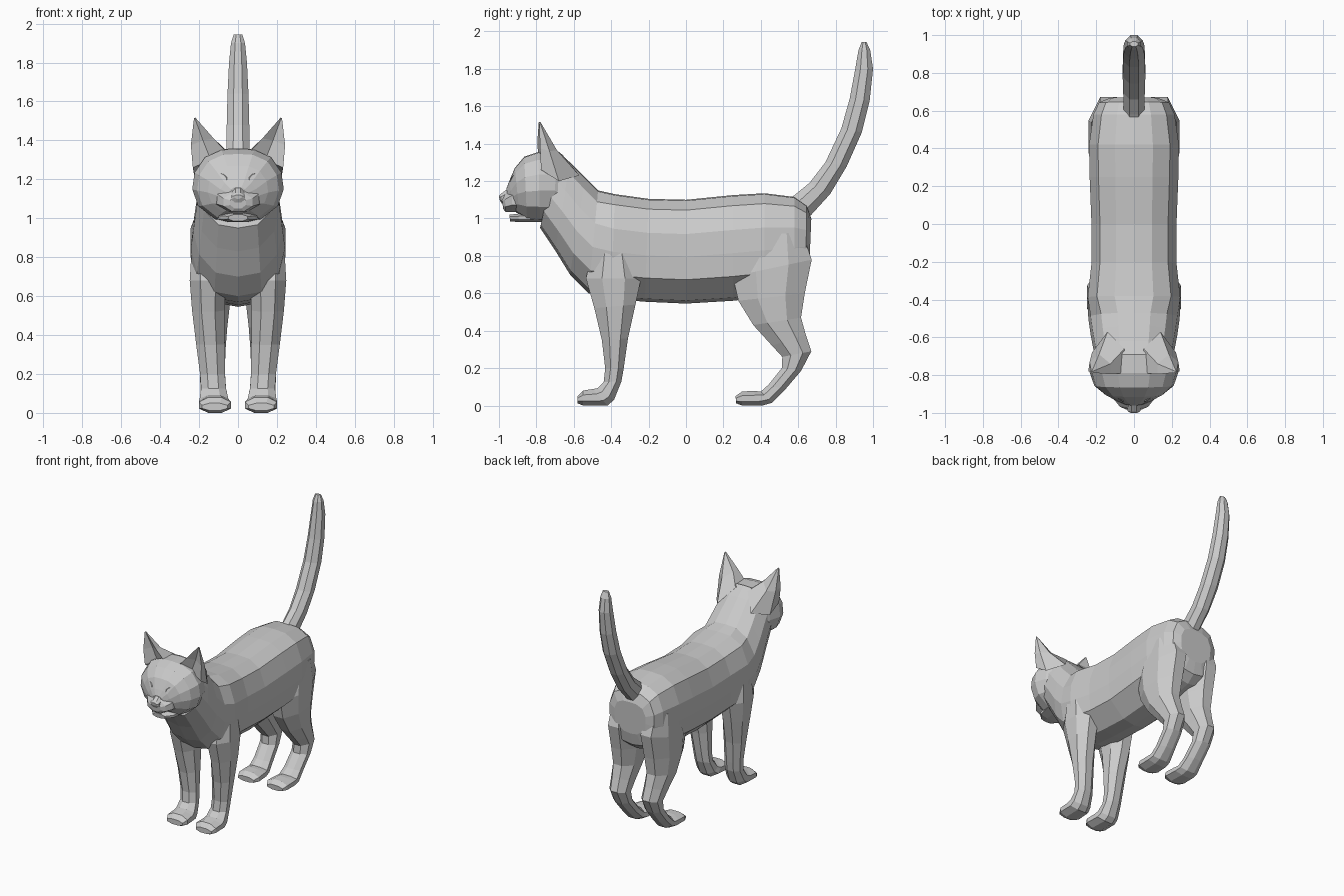
import bpy, bmesh, math

grey = bpy.data.materials.new("light_grey")
grey.diffuse_color = (0.6, 0.6, 0.6, 1)


def finish(name, bm, mirror=False):
    bmesh.ops.recalc_face_normals(bm, faces=bm.faces[:])
    me = bpy.data.meshes.new(name)
    bm.to_mesh(me)
    bm.free()
    ob = bpy.data.objects.new(name, me)
    bpy.context.collection.objects.link(ob)
    me.materials.append(grey)
    if mirror:
        ob.modifiers.new("mirror", 'MIRROR').use_mirror_merge = False
    return ob


def skin(name, rings, mirror=False):
    """Join equal rings of points into a closed tube."""
    bm = bmesh.new()
    vs = [[bm.verts.new(p) for p in r] for r in rings]
    n = len(rings[0])
    for a, b in zip(vs, vs[1:]):
        for i in range(n):
            j = (i + 1) % n
            bm.faces.new((a[i], a[j], b[j], b[i]))
    bm.faces.new(vs[0][::-1])
    bm.faces.new(vs[-1])
    return finish(name, bm, mirror)


def ring(profile, y1, z1, y2, z2, x0, x1):
    """Cross-section hung between two points of the side outline."""
    cx, w = (x0 + x1) / 2, (x1 - x0) / 2
    return [(cx + u * w, y1 + (y2 - y1) * t, z1 + (z2 - z1) * t) for u, t in profile]


def whole(half):
    return half + [(-u, t) for u, t in half[-2:0:-1]]


TRUNK = whole([(0, 0), (.42, .01), (.8, .1), (1, .33), (1, .55), (.95, .77), (.42, .97), (0, 1)])
ROUND = whole([(0, 0), (.36, .01), (.72, .11), (.95, .32), (1, .55), (.87, .78), (.5, .96), (0, 1)])
k = math.cos(math.pi / 8)
OCT = [(math.cos(a) / k, .5 + .5 * math.sin(a) / k)
       for a in [(i + .5) * math.pi / 4 for i in range(8)]]


def loft(name, profile, rows):
    return skin(name, [ring(profile, *r[:4], -r[4], r[4]) for r in rows])


# trunk, chest and neck: top y z, bottom y z, half width
body = [
    (.67, 1.00, .66, .76, .13), (.645, 1.07, .64, .67, .185),
    (.58, 1.115, .58, .62, .215), (.42, 1.135, .42, .58, .238),
    (.25, 1.125, .25, .56, .235), (0, 1.10, 0, .545, .225),
    (-.2, 1.105, -.22, .555, .225), (-.38, 1.13, -.4, .57, .245),
    (-.47, 1.15, -.52, .60, .242), (-.54, 1.22, -.62, .70, .23),
    (-.62, 1.30, -.70, .83, .215), (-.69, 1.36, -.78, .95, .2)]
skin("body", [ring(TRUNK if r[0] > -.45 else ROUND, *r[:4], -r[4], r[4]) for r in body])

# head
loft("head", ROUND, [
    (-.58, 1.22, -.62, 1.0, .16), (-.69, 1.355, -.71, .98, .21),
    (-.79, 1.355, -.78, .98, .235), (-.865, 1.33, -.85, .99, .21),
    (-.915, 1.27, -.89, 1.02, .155), (-.945, 1.2, -.92, 1.04, .095),
    (-.96, 1.16, -.945, 1.06, .05)])
loft("muzzle", OCT, [
    (-.86, 1.17, -.86, 1.03, .125), (-.93, 1.16, -.93, 1.035, .105),
    (-.968, 1.13, -.965, 1.035, .075), (-.985, 1.11, -.977, 1.05, .04)])
loft("nose", OCT, [
    (-.945, 1.165, -.95, 1.08, .034), (-.992, 1.13, -.985, 1.08, .034),
    (-1.0, 1.12, -.997, 1.1, .02)])
loft("lower_jaw", OCT, [
    (-.78, 1.04, -.76, .98, .12), (-.90, 1.025, -.89, .98, .09),
    (-.945, 1.02, -.94, .985, .05)])

# ears, hollow at the front
skin("ears", [
    [(.05, -.79, 1.33), (.14, -.755, 1.30), (.232, -.775, 1.26),
     (.222, -.68, 1.20), (.14, -.57, 1.23), (.05, -.66, 1.34)],
    [(.125, -.795, 1.41), (.18, -.76, 1.40), (.242, -.78, 1.375),
     (.235, -.73, 1.36), (.185, -.69, 1.365), (.125, -.74, 1.405)],
    [(.219, -.787, 1.517), (.222, -.783, 1.515), (.226, -.785, 1.515),
     (.226, -.78, 1.514), (.222, -.777, 1.514), (.219, -.78, 1.515)]], True)

# eyes: almond balls with lids around them
bm = bmesh.new()
bmesh.ops.create_uvsphere(bm, u_segments=8, v_segments=6, radius=1)
eyes = finish("eyes", bm, True)
lid, N = [], 12
for i in range(N):
    a = 2 * math.pi * i / N
    c, s = math.cos(a), math.sin(a)
    lid.append([(.052 * f * c, d, .032 * f * s) for f, d in ((1.2, .008), (1.06, -.012), (.9, .004))])
bm = bmesh.new()
vs = [[bm.verts.new(p) for p in r] for r in lid]
for i in range(N):
    for j in range(3):
        m, q = (i + 1) % N, (j + 1) % 3
        bm.faces.new((vs[i][j], vs[m][j], vs[m][q], vs[i][q]))
lids = finish("eyelids", bm, True)
TILT, TURN = math.radians(-8), math.radians(32)
for ob, scale, y in ((eyes, (.048, .022, .027), -.898), (lids, (1, 1, 1), -.903)):
    for v in ob.data.vertices:
        x, d, z = (v.co[i] * scale[i] for i in range(3))
        x, z = (x * math.cos(TILT) + z * math.sin(TILT),
                z * math.cos(TILT) - x * math.sin(TILT))
        v.co = (.097 + x * math.cos(TURN) - d * math.sin(TURN),
                y + x * math.sin(TURN) + d * math.cos(TURN), 1.2 + z)

# legs with paws: front y z, back y z, inner x, outer x
front = [
    (-.48, .90, -.30, .90, .08, .235), (-.535, .68, -.24, .68, .06, .248),
    (-.49, .52, -.27, .54, .07, .236), (-.45, .35, -.31, .36, .068, .215),
    (-.432, .20, -.333, .20, .067, .195), (-.44, .125, -.345, .13, .062, .19),
    (-.475, .092, -.385, .03, .05, .197), (-.50, .088, -.42, 0, .042, .2),
    (-.55, .08, -.55, 0, .036, .2), (-.58, .05, -.58, .012, .055, .185)]
hind = [
    (.34, .90, .62, .93, .07, .225), (.25, .69, .672, .78, .03, .24),
    (.28, .56, .635, .60, .04, .235), (.36, .43, .615, .47, .055, .225),
    (.46, .32, .64, .38, .063, .21), (.515, .26, .67, .29, .066, .2),
    (.512, .20, .615, .185, .066, .195), (.44, .11, .53, .085, .06, .192),
    (.40, .075, .46, .015, .05, .197), (.36, .078, .41, 0, .042, .2),
    (.30, .075, .30, 0, .036, .2), (.265, .05, .268, .012, .055, .185)]
for name, rows in (("front_legs", front), ("hind_legs", hind)):
    skin(name, [ring(OCT, *r) for r in rows], True)

# raised tail
loft("tail", OCT, [
    (.53, 1.09, .62, .98, .06), (.58, 1.125, .67, 1.02, .056),
    (.66, 1.19, .77, 1.13, .057), (.745, 1.30, .86, 1.28, .06),
    (.83, 1.48, .94, 1.46, .058), (.875, 1.64, .982, 1.63, .054),
    (.905, 1.80, 1.0, 1.80, .046), (.922, 1.90, .985, 1.90, .036),
    (.94, 1.945, .965, 1.943, .022)])
